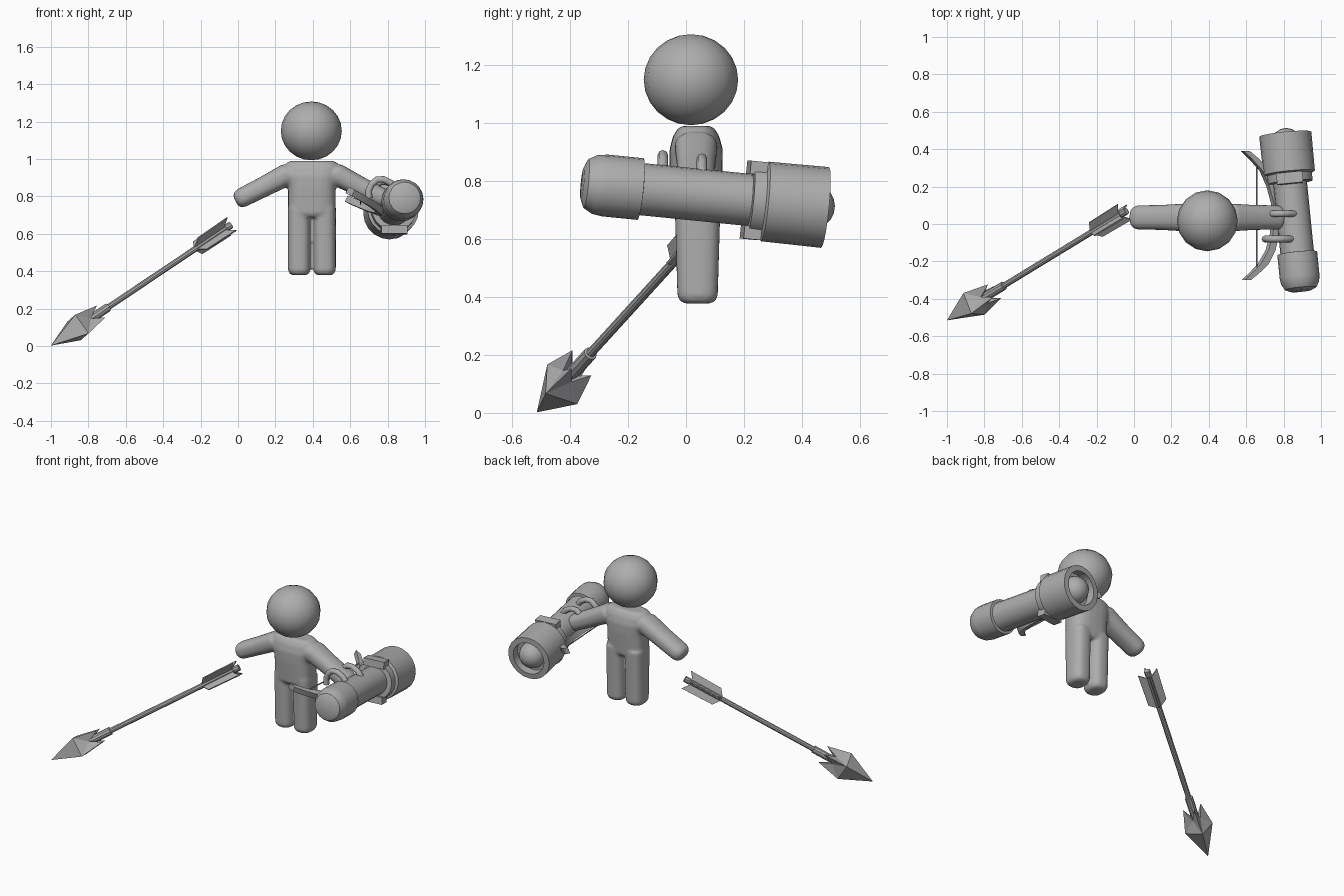
import bpy, bmesh, math
from mathutils import Vector, Matrix

if "Cube" in bpy.data.objects:
    bpy.data.objects.remove(bpy.data.objects["Cube"])

grey = bpy.data.materials.new("plain grey")
grey.diffuse_color = (0.42, 0.42, 0.42, 1)
grey.use_nodes = True
grey.node_tree.nodes["Principled BSDF"].inputs["Base Color"].default_value = grey.diffuse_color


def finish(name, bm, angle=35):
    bmesh.ops.recalc_face_normals(bm, faces=bm.faces)
    me = bpy.data.meshes.new(name)
    bm.to_mesh(me)
    bm.free()
    ob = bpy.data.objects.new(name, me)
    bpy.context.collection.objects.link(ob)
    me.materials.append(grey)
    bpy.ops.object.select_all(action='DESELECT')
    ob.select_set(True)
    bpy.context.view_layer.objects.active = ob
    if angle:
        bpy.ops.object.shade_smooth_by_angle(angle=math.radians(angle))
    return ob


def loft(bm, rings, a, b, n=24, power=2.0, phase=0.0):
    """Skin rings of (centre, half size along a, half size along b), capped."""
    a, b, loops = Vector(a), Vector(b), []
    for c, ra, rb in rings:
        loop = []
        for i in range(n):
            t = 2 * math.pi * i / n + phase
            ca, sa = math.cos(t), math.sin(t)
            ca = math.copysign(abs(ca) ** (2 / power), ca)
            sa = math.copysign(abs(sa) ** (2 / power), sa)
            loop.append(bm.verts.new(Vector(c) + a * ra * ca + b * rb * sa))
        loops.append(loop)
    for p, q in zip(loops, loops[1:]):
        for i in range(n):
            bm.faces.new((p[i], p[(i + 1) % n], q[(i + 1) % n], q[i]))
    bm.faces.new(loops[0])
    bm.faces.new(loops[-1])


def tube(name, points, radius):
    cu = bpy.data.curves.new(name, 'CURVE')
    cu.dimensions = '3D'
    cu.bevel_depth, cu.bevel_resolution, cu.use_fill_caps = radius, 2, True
    sp = cu.splines.new('POLY')
    sp.points.add(len(points) - 1)
    for p, co in zip(sp.points, points):
        p.co = (*co, 1)
    ob = bpy.data.objects.new(name, cu)
    bpy.context.collection.objects.link(ob)
    cu.materials.append(grey)
    bpy.ops.object.select_all(action='DESELECT')
    ob.select_set(True)
    bpy.context.view_layer.objects.active = ob
    bpy.ops.object.convert(target='MESH')
    bpy.ops.object.shade_smooth_by_angle(angle=math.radians(50))


# --- Figure: torso, legs and arms fused into one soft body ---
CX, CY = 0.395, 0.035
bm = bmesh.new()
X, Y, Z = (1, 0, 0), (0, 1, 0), (0, 0, 1)
torso = [(0.69, .115, .07), (0.71, .127, .082), (0.85, .127, .092), (0.91, .14, .092),
         (0.955, .145, .08), (0.98, .135, .065), (0.99, .11, .05)]
loft(bm, [((CX, CY, z), rx, ry) for z, rx, ry in torso], X, Y, power=2.8)
legs = [(0.378, .035, .042), (0.384, .05, .06), (0.405, .06, .07), (0.74, .061, .08)]
arm = [(0.33, .955, .05, .08), (0.145, .92, .06, .075), (0.02, .853, .054, .067),
       (-.10, .79, .05, .065), (-.385 + .005, .0, 0, 0)]
for s in (-1, 1):
    loft(bm, [((CX + s * .068, CY + .005, z), rx, ry) for z, rx, ry in legs], X, Y, power=2.7)
    # arm rings: distance from the middle, height, half thickness, half depth
    arm = [(.04, .90, .05, .07), (.13, .918, .06, .074), (.25, .855, .055, .067),
           (.375, .792, .052, .065), (.396, .781, .045, .056), (.408, .775, .028, .036)]
    loft(bm, [((CX + s * d, CY, z), ra, rb) for d, z, ra, rb in arm],
         (s * .45, 0, .893), Y, power=2.4)
body = finish("body", bm, 0)
rm = body.modifiers.new("fuse", 'REMESH')
rm.mode, rm.voxel_size, rm.use_smooth_shade = 'VOXEL', 0.009, True
sm = body.modifiers.new("soften", 'SMOOTH')
sm.factor, sm.iterations = 0.5, 5

bm = bmesh.new()
bmesh.ops.create_uvsphere(bm, u_segments=16, v_segments=12, radius=1, matrix=(
    Matrix.Translation((0.392, 0.017, 1.15)) @ Matrix.Diagonal((.163, .163, .157, 1))))
finish("head", bm, 60)

# --- Launcher: barrel turned around a slightly tilted axis ---
AXIS = Vector((-.1, 1, -.1))
W = AXIS.normalized()
SIDE = W.cross(Vector(Z)).normalized()
UP = SIDE.cross(W)


def on_axis(y):
    return Vector((.857, 0, .757)) + AXIS * y


profile = [(.055, -.358), (.085, -.345), (.102, -.315), (.107, -.28), (.107, -.157),
           (.09, -.155), (.09, .22), (.12, .222), (.122, .265), (.138, .272), (.14, .48),
           (.105, .482), (.105, .43)]
bm = bmesh.new()
loft(bm, [(on_axis(y), r, r) for r, y in profile], SIDE, UP, n=20)
finish("barrel", bm)

bm = bmesh.new()
bmesh.ops.create_uvsphere(bm, u_segments=16, v_segments=10, radius=.082,
                          matrix=Matrix.Translation(on_axis(.432)))
finish("lens", bm, 60)

# Clamp blocks above and below the collar
for name, s in (("upper_clamp", 1), ("lower_clamp", -1)):
    bm = bmesh.new()
    c = on_axis(.235) + UP * s * .112
    loft(bm, [(c - W * .03, .07, .023), (c + W * .03, .07, .023)], SIDE * 1.41, UP * 1.41,
         n=4, phase=math.pi / 4)
    finish(name, bm)

# Two arched grips bridging hand and barrel
grip = [(.70, .79), (.70, .835), (.715, .865), (.745, .89), (.78, .89), (.82, .87), (.85, .83)]
for name, y, dx, dz in (("rear_grip", .055, .015, -.012), ("front_grip", -.08, 0, 0)):
    tube(name, [(x + dx, y, z + dz) for x, z in grip], .018)

# Bow limbs and string beside the barrel
bow = [(.595, .39, .022), (.64, .35, .026), (.70, .285, .028), (.735, .20, .025),
       (.757, .11, .022), (.76, .03, .022), (.75, -.06, .022), (.73, -.14, .025),
       (.69, -.215, .028), (.64, -.265, .026), (.60, -.3, .022)]
bm = bmesh.new()
loft(bm, [((x, y, .81 - .5 * (x - .59) - .07 * y), w, .02) for x, y, w in bow],
     Vector((.88, 0, -.45)) * 1.2, Vector((.45, 0, .88)) * 1.3, n=4, phase=math.pi / 4)
finish("bow", bm)
tube("bowstring", [(.655, .33, .76), (.655, -.24, .79)], .004)

# --- Arrow: built along its own axis from the tip ---
TIP = Vector((-1, -.515, .002))
D = Vector((1, .61, .67)).normalized()
U0 = Vector(Z).cross(D).normalized()
V0 = D.cross(U0)
ROLL = math.radians(25)
U = U0 * math.cos(ROLL) + V0 * math.sin(ROLL)
V = D.cross(U)


def radial(k):
    t = k * math.pi / 4
    return U * math.cos(t) + V * math.sin(t)


bm = bmesh.new()
loft(bm, [(TIP + D * t, r, r) for t, r in
          ((.25, .024), (.41, .024), (.412, .016), (1.255, .016), (1.26, .02), (1.295, .02))],
     U, V, n=10)
finish("arrow_shaft", bm)

# Four-sided point with swept-back barbs and notches between them
bm = bmesh.new()
tip, hub = bm.verts.new(TIP), bm.verts.new(TIP + D * .25)
corner = [bm.verts.new(TIP + D * .195 + radial(k) * .087) for k in (0, 2, 4, 6)]
barb = [bm.verts.new(TIP + D * .345 + radial(k) * .055) for k in (0, 2, 4, 6)]
notch = [bm.verts.new(TIP + D * .27 + radial(k) * .035) for k in (1, 3, 5, 7)]
for i in range(4):
    j = (i + 1) % 4
    for f in ((tip, corner[i], corner[j]), (corner[i], notch[i], corner[j]),
              (corner[i], barb[i], notch[i]), (corner[j], notch[i], barb[j]),
              (barb[i], hub, notch[i]), (barb[j], notch[i], hub)):
        bm.faces.new(f)
finish("arrow_head", bm, 5)

# Four vanes
bm = bmesh.new()
for k in (0, 2, 4, 6):
    out, thick = radial(k), radial(k + 2) * .004
    pts = [(1.04, .01), (1.075, .056), (1.285, .06), (1.245, .01)]
    lo, hi = [[bm.verts.new(TIP + D * t + out * r + thick * s) for t, r in pts] for s in (-1, 1)]
    bm.faces.new(lo)
    bm.faces.new(hi)
    for i in range(4):
        j = (i + 1) % 4
        bm.faces.new((lo[i], lo[j], hi[j], hi[i]))
finish("arrow_vanes", bm, 20)
